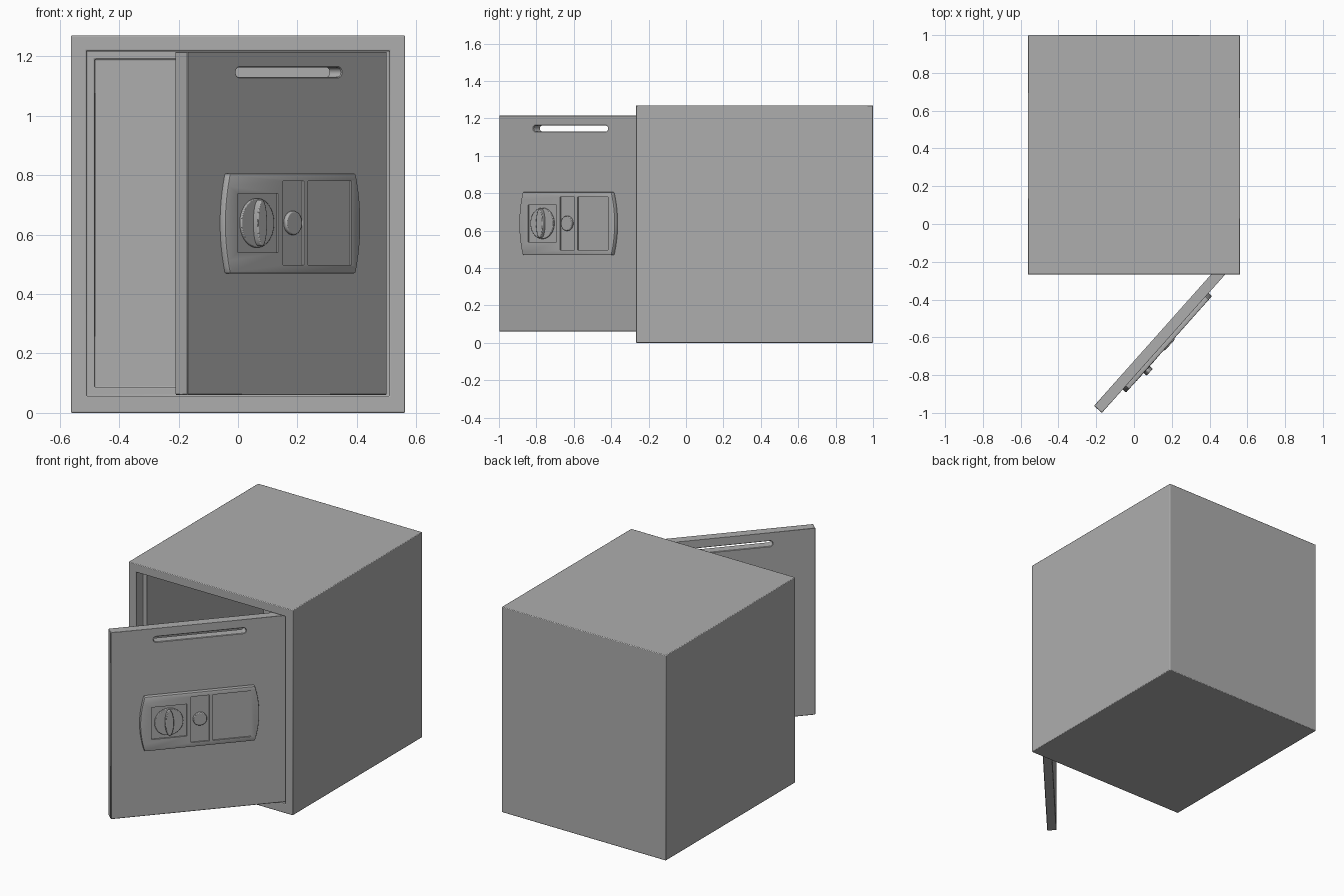
import bpy, bmesh
from math import radians, cos, sin, pi
from mathutils import Matrix

cube = bpy.data.objects.get("Cube")
if cube:
    bpy.data.objects.remove(cube, do_unlink=True)

GREY = (0.42, 0.42, 0.42, 1)
steel = bpy.data.materials.new("grey_steel")
steel.use_nodes = True
steel.diffuse_color = GREY
steel.node_tree.nodes["Principled BSDF"].inputs["Base Color"].default_value = GREY

# Door frame: local x runs along the door, -y points out of its face
DOOR = Matrix.Translation((-0.17, -1.0, 0)) @ Matrix.Rotation(radians(48.3), 4, 'Z')


def loft(name, loops, matrix=Matrix(), bevel=0.0):
    """Skin matching point loops and cap both ends."""
    bm = bmesh.new()
    rings = [[bm.verts.new(p) for p in loop] for loop in loops]
    for a, b in zip(rings, rings[1:]):
        for i in range(len(a)):
            j = (i + 1) % len(a)
            bm.faces.new((a[i], a[j], b[j], b[i]))
    bm.faces.new(rings[0])
    bm.faces.new(rings[-1])
    bmesh.ops.recalc_face_normals(bm, faces=bm.faces)
    mesh = bpy.data.meshes.new(name)
    bm.to_mesh(mesh)
    bm.free()
    mesh.materials.append(steel)
    ob = bpy.data.objects.new(name, mesh)
    bpy.context.collection.objects.link(ob)
    ob.matrix_world = matrix
    if bevel:
        mod = ob.modifiers.new("soft_edges", 'BEVEL')
        mod.width, mod.segments, mod.limit_method = bevel, 2, 'ANGLE'
    return ob


def prism(name, outline, out_from, out_to, bevel=0.0):
    """Plate on the door: outline in (x, z), between two heights off its face."""
    loops = [[(x, -n, z) for x, z in outline] for n in (out_from, out_to)]
    return loft(name, loops, DOOR, bevel)


def rect(x0, x1, z0, z1):
    return [(x0, z0), (x1, z0), (x1, z1), (x0, z1)]


def capsule(x0, x1, z, rx, rz, steps=12):
    """Rounded-end outline; equal x0 and x1 give an ellipse."""
    pts = []
    for cx, start in ((x1, -pi / 2), (x0, pi / 2)):
        for i in range(steps + (x0 != x1)):
            a = start + pi * i / steps
            pts.append((cx + rx * cos(a), z + rz * sin(a)))
    return pts


def cut(target, cutters):
    bpy.context.view_layer.objects.active = target
    for c in cutters:
        mod = target.modifiers.new("cut", 'BOOLEAN')
        mod.operation, mod.solver, mod.object = 'DIFFERENCE', 'EXACT', c
        bpy.ops.object.modifier_apply(modifier=mod.name)
        bpy.data.objects.remove(c, do_unlink=True)


# Cabinet: outer shell, front frame, door stop and hollow interior
def frame(half, z0, z1, y):
    return [(x, y, z) for x, z in rect(-half, half, z0, z1)]


loft("cabinet", [
    frame(0.562, 0.0, 1.27, 1.0),
    frame(0.562, 0.0, 1.27, -0.268),
    frame(0.51, 0.057, 1.218, -0.268),
    frame(0.51, 0.057, 1.218, -0.205),
    frame(0.482, 0.087, 1.19, -0.205),
    frame(0.482, 0.087, 1.19, 0.94),
], bevel=0.004)

# Door with a slot through it
door = prism("door", rect(0, 1.01, 0.06, 1.215), -0.056, 0)
cut(door, [prism("slot_cutter", capsule(0.262, 0.763, 1.146, 0.016, 0.016), -0.1, 0.1)])
mod = door.modifiers.new("soft_edges", 'BEVEL')
mod.width, mod.limit_method = 0.003, 'ANGLE'

# Lock panel with bowed ends and three recesses
arc = [i / 8 for i in range(-8, 9)]
mid, half = 0.6375, 0.168
ends = [(0.825 + 0.025 * (1 - t * t), mid + half * t) for t in arc]
ends += [(0.19 - 0.025 * (1 - t * t), mid - half * t) for t in arc]
panel = prism("lock_panel", ends, -0.005, 0.024, bevel=0.005)
bpy.context.view_layer.objects.active = panel
bpy.ops.object.modifier_apply(modifier="soft_edges")
cut(panel, [prism("recess_cutter", rect(*r), 0.016, 0.1) for r in (
    (0.228, 0.432, 0.54, 0.738),
    (0.457, 0.562, 0.497, 0.78),
    (0.583, 0.803, 0.497, 0.78))])

# Dial, its grip, and the round button
prism("dial", capsule(0.329, 0.329, 0.639, 0.083, 0.083, 20), 0.014, 0.025, 0.003)
prism("dial_grip", capsule(0.329, 0.329, 0.639, 0.024, 0.078), 0.02, 0.046, 0.006)
prism("button", capsule(0.508, 0.508, 0.639, 0.04, 0.04, 16), 0.014, 0.03, 0.004)

# Smooth shading with sharp edges kept
for ob in bpy.context.scene.objects:
    if ob.type == 'MESH':
        bpy.ops.object.select_all(action='DESELECT')
        ob.select_set(True)
        bpy.context.view_layer.objects.active = ob
        bpy.ops.object.shade_smooth_by_angle(angle=radians(30))
